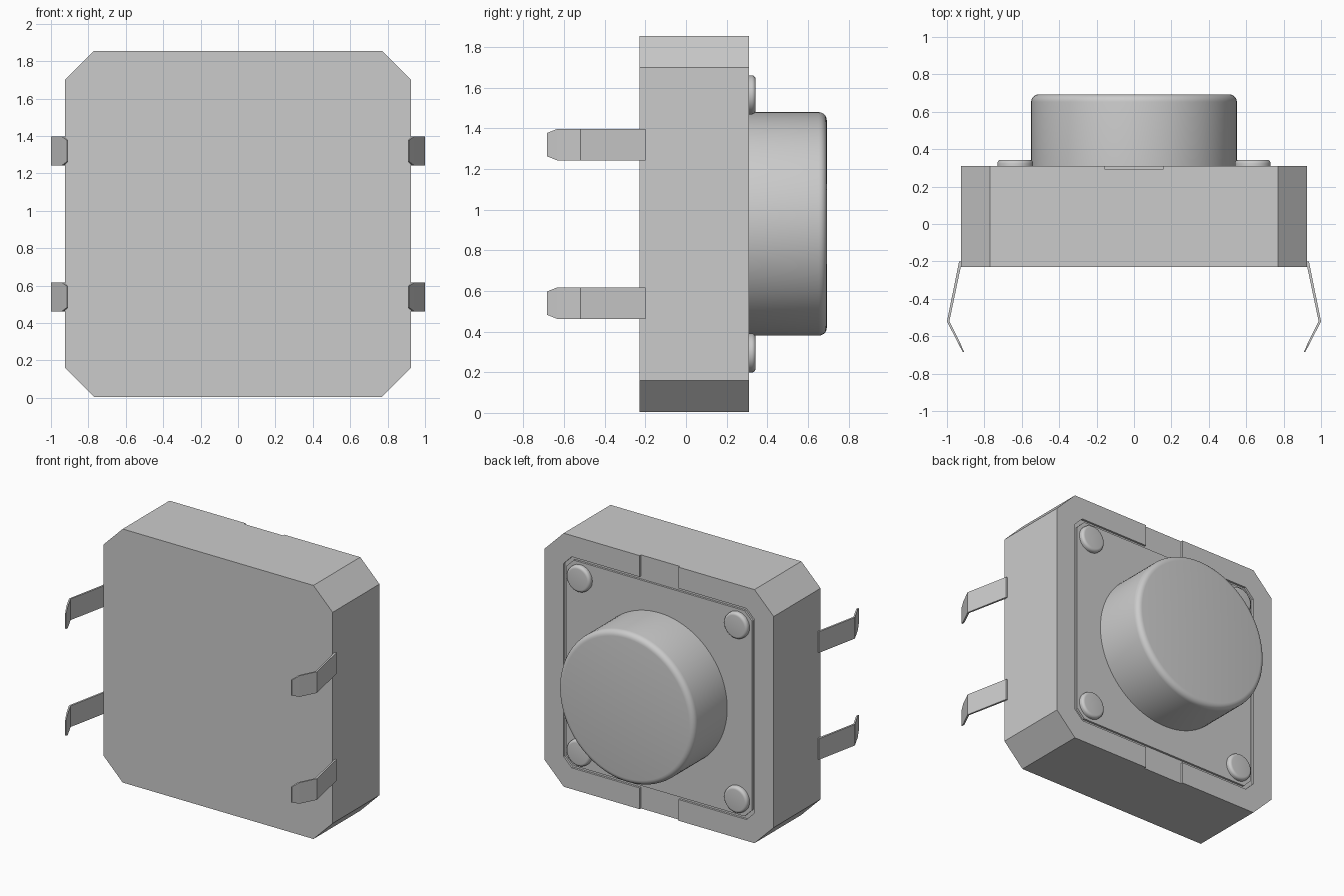
import bpy
import bmesh
from math import pi, radians
from mathutils import Matrix

cube = bpy.data.objects.get("Cube")
if cube:
    bpy.data.objects.remove(cube, do_unlink=True)

grey = bpy.data.materials.new("plain_grey")
grey.use_nodes = True
grey.diffuse_color = (0.6, 0.6, 0.6, 1)
grey.node_tree.nodes["Principled BSDF"].inputs["Base Color"].default_value = grey.diffuse_color

MID = 0.93                    # height of the switch axis
BACK, FACE = -0.23, 0.31      # depth range of the housing
RECESS = 0.015


def finish(name, bm, smooth=False):
    bmesh.ops.recalc_face_normals(bm, faces=bm.faces)
    mesh = bpy.data.meshes.new(name)
    bm.to_mesh(mesh)
    bm.free()
    mesh.materials.append(grey)
    obj = bpy.data.objects.new(name, mesh)
    bpy.context.collection.objects.link(obj)
    if smooth:
        bpy.ops.object.select_all(action="DESELECT")
        obj.select_set(True)
        bpy.context.view_layer.objects.active = obj
        bpy.ops.object.shade_smooth_by_angle(angle=radians(40))
    return obj


def four_way(quarter):
    """Mirror a quarter outline into a closed symmetric one."""
    half = quarter + [(x, -z) for x, z in reversed(quarter)]
    return half + [(-x, z) for x, z in reversed(half)]


def chamfered_square(size, cut):
    return four_way([(size - cut, size), (size, size - cut)])


def prism(name, outline, y0, y1):
    bm = bmesh.new()
    base = bm.faces.new([bm.verts.new((x, y0, MID + z)) for x, z in outline])
    out = bmesh.ops.extrude_face_region(bm, geom=[base], use_keep_orig=True)
    top = [v for v in out["geom"] if isinstance(v, bmesh.types.BMVert)]
    bmesh.ops.translate(bm, verts=top, vec=(0, y1 - y0, 0))
    return finish(name, bm)


def round_knob(name, x, z, radius, y0, y1, fillet, sides):
    bm = bmesh.new()
    place = Matrix.Translation((x, (y0 + y1) / 2, z)) @ Matrix.Rotation(-pi / 2, 4, "X")
    bmesh.ops.create_cone(bm, cap_ends=True, segments=sides, radius1=radius,
                          radius2=radius, depth=y1 - y0, matrix=place)
    rim = [e for e in bm.edges if all(v.co.y > y1 - 0.001 for v in e.verts)]
    bmesh.ops.bevel(bm, geom=rim, offset=fillet, segments=5, profile=0.5, affect="EDGES")
    return finish(name, bm, smooth=True)


def leg(name, side, z):
    # stations: outer x, inner x, y, half width
    stations = [(0.935, 0.92, -0.2, 0.077), (1.0, 0.987, -0.52, 0.077),
                (0.942, 0.93, -0.635, 0.077), (0.915, 0.908, -0.685, 0.057)]
    bm = bmesh.new()
    rings = [[bm.verts.new((side * x, y, z + h))
              for x, h in ((xo, w), (xo, -w), (xi, -w), (xi, w))]
             for xo, xi, y, w in stations]
    for a, b in zip(rings, rings[1:]):
        for i in range(4):
            j = (i + 1) % 4
            bm.faces.new((a[i], a[j], b[j], b[i]))
    bm.faces.new(rings[0])
    bm.faces.new(rings[-1])
    return finish(name, bm)


# Housing with a shallow cover recess and two edge notches
housing = prism("housing", chamfered_square(0.925, 0.155), BACK, FACE)
cutter = prism("recess_cutter",
               four_way([(0.157, 1.1), (0.157, 0.77), (0.705, 0.77), (0.77, 0.705)]),
               FACE - RECESS, FACE + 0.1)
cutter.hide_render = True
cut = housing.modifiers.new("recess", "BOOLEAN")
cut.operation = "DIFFERENCE"
cut.solver = "EXACT"
cut.object = cutter
bpy.ops.object.select_all(action="DESELECT")
bpy.context.view_layer.objects.active = housing
housing.select_set(True)
bpy.ops.object.modifier_apply(modifier=cut.name)
bpy.data.objects.remove(cutter, do_unlink=True)

# Cover plate sitting in the recess, leaving a thin groove
prism("cover_plate", chamfered_square(0.75, 0.06), FACE - 0.03, FACE)

# Push button
round_knob("push_button", 0, MID, 0.55, FACE - 0.02, 0.693, 0.04, 96)

# Corner rivets and bent terminal legs
for side, side_name in ((1, "left"), (-1, "right")):
    for up, level in ((1, "upper"), (-1, "lower")):
        round_knob(f"rivet_{level}_{side_name}", side * 0.635, MID + up * 0.635,
                   0.096, FACE - 0.02, 0.343, 0.02, 40)
        leg(f"leg_{level}_{side_name}", side, MID + up * 0.39)
